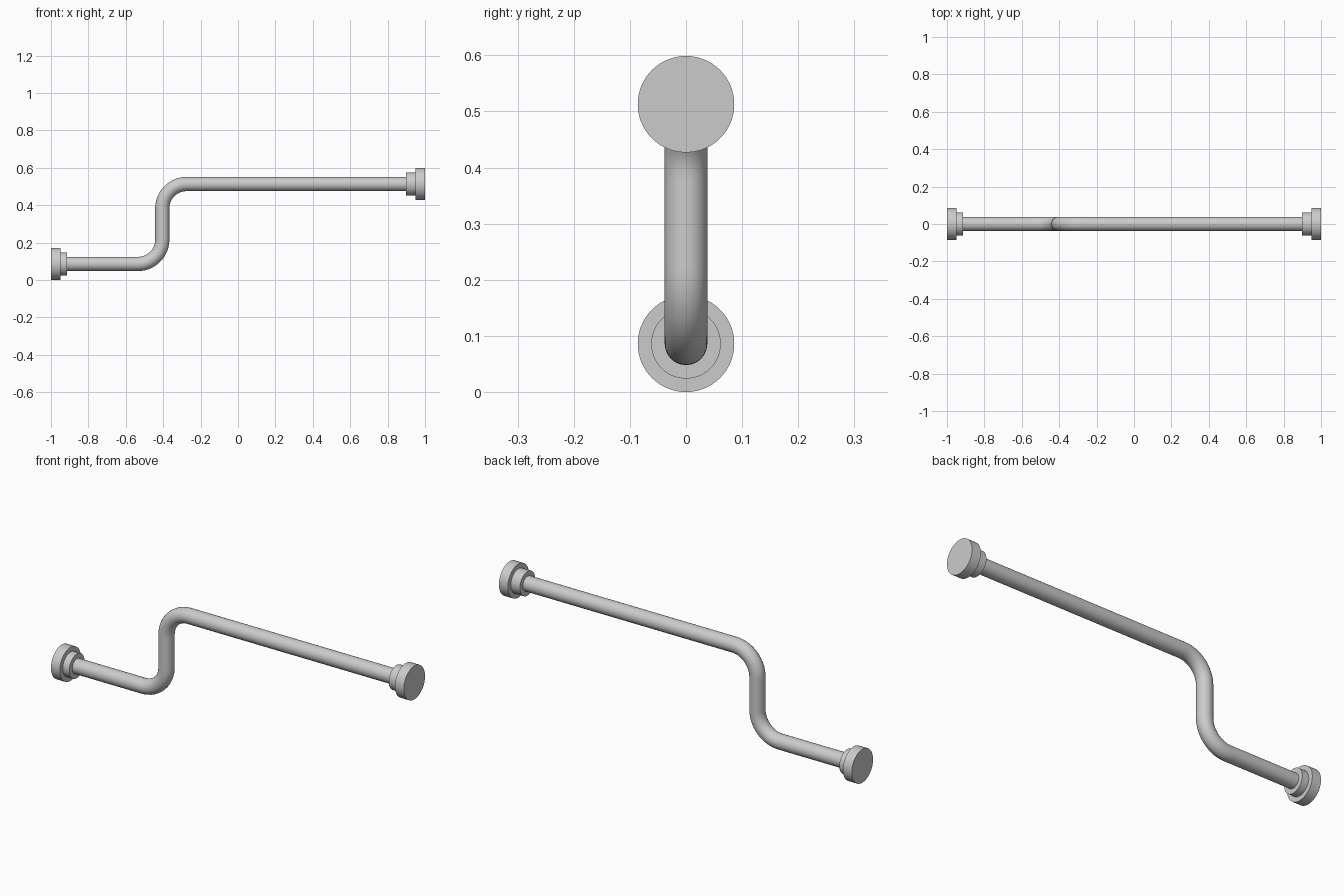
import bpy
import math
from mathutils import Vector

cube = bpy.data.objects.get("Cube")
if cube:
    bpy.data.objects.remove(cube, do_unlink=True)

LOW_Z, HIGH_Z = 0.086, 0.513    # axis heights of the two straight runs
RISER_X = -0.405                # axis of the vertical run
BEND = 0.13                     # centreline radius of both bends
PIPE_RADIUS = 0.038

grey = bpy.data.materials.new("light grey metal")
grey.use_nodes = True
colour = (0.6, 0.6, 0.6, 1)
grey.diffuse_color = colour
grey.node_tree.nodes["Principled BSDF"].inputs["Base Color"].default_value = colour


def finish(obj, name):
    obj.name = obj.data.name = name
    obj.data.materials.clear()
    obj.data.materials.append(grey)
    bpy.ops.object.select_all(action="DESELECT")
    obj.select_set(True)
    bpy.context.view_layer.objects.active = obj
    bpy.ops.object.shade_smooth_by_angle(angle=math.radians(35))


def disc(name, x0, x1, z, radius):
    """Round plate lying along x from x0 to x1."""
    bpy.ops.mesh.primitive_cylinder_add(
        vertices=64, radius=radius, depth=abs(x1 - x0),
        location=((x0 + x1) / 2, 0, z), rotation=(0, math.pi / 2, 0))
    finish(bpy.context.object, name)


def pipe(name, corners):
    """Sweep a round pipe through the corners, rounding the inner ones."""
    pts = [Vector(c) for c in corners]
    knots = [(pts[0], pts[0], pts[0])]
    pull = BEND * 0.5523
    for before, corner, after in zip(pts, pts[1:], pts[2:]):
        d_in = (corner - before).normalized()
        d_out = (after - corner).normalized()
        start, end = corner - d_in * BEND, corner + d_out * BEND
        knots.append((start - d_in * 0.03, start, start + d_in * pull))
        knots.append((end - d_out * pull, end, end + d_out * 0.03))
    knots.append((pts[-1], pts[-1], pts[-1]))

    curve = bpy.data.curves.new(name, "CURVE")
    curve.dimensions = "3D"
    curve.resolution_u = 16
    curve.bevel_depth = PIPE_RADIUS
    curve.bevel_resolution = 10
    curve.use_fill_caps = True
    spline = curve.splines.new("BEZIER")
    spline.bezier_points.add(len(knots) - 1)
    for point, (left, co, right) in zip(spline.bezier_points, knots):
        point.handle_left_type = point.handle_right_type = "FREE"
        point.co, point.handle_left, point.handle_right = co, left, right
    obj = bpy.data.objects.new(name, curve)
    bpy.context.collection.objects.link(obj)
    bpy.ops.object.select_all(action="DESELECT")
    obj.select_set(True)
    bpy.context.view_layer.objects.active = obj
    bpy.ops.object.convert(target="MESH")
    finish(bpy.context.object, name)


# Cranked rail
pipe("bent_rail", [(-0.96, 0, LOW_Z), (RISER_X, 0, LOW_Z),
                   (RISER_X, 0, HIGH_Z), (0.96, 0, HIGH_Z)])

# Wall flange and stepped collar at each end
for side, sign, z, collar_end in (("right", -1, LOW_Z, 0.913),
                                  ("left", 1, HIGH_Z, 0.898)):
    disc(side + "_flange", sign * 0.95, sign, z, 0.086)
    disc(side + "_collar", sign * collar_end, sign * 0.95, z, 0.062)
